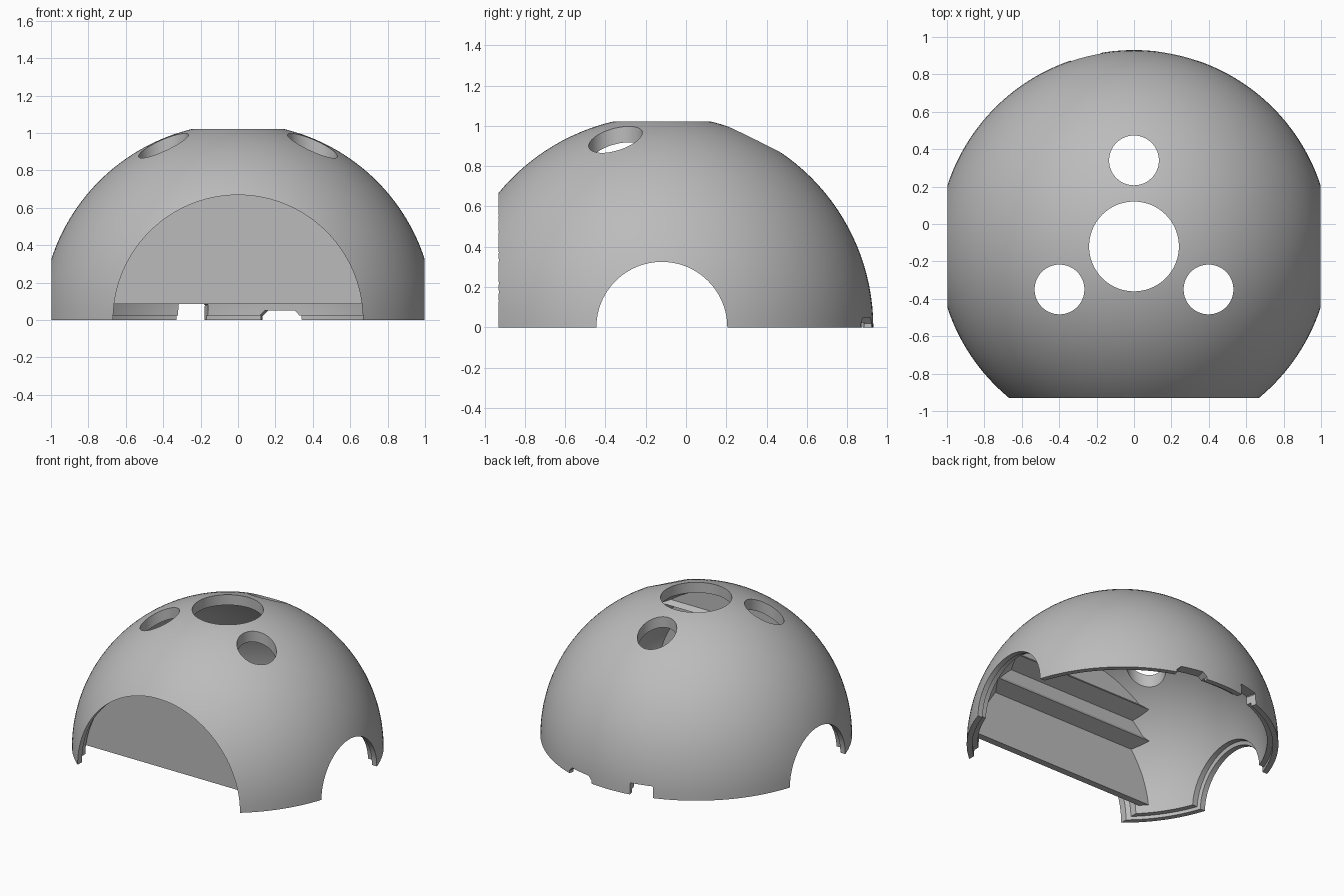
import bpy, bmesh, math
from mathutils import Matrix, Vector

if "Cube" in bpy.data.objects:
    bpy.data.objects.remove(bpy.data.objects["Cube"], do_unlink=True)

CY = -0.12          # dome centre in y
R_OUT, R_MID, R_IN = 1.05, 1.012, 0.975

grey = bpy.data.materials.new("plain grey")
grey.use_nodes = True
COLOUR = (0.5, 0.5, 0.5, 1)
grey.diffuse_color = COLOUR
grey.node_tree.nodes["Principled BSDF"].inputs["Base Color"].default_value = COLOUR


def finish(name, bm):
    bmesh.ops.recalc_face_normals(bm, faces=bm.faces)
    mesh = bpy.data.meshes.new(name)
    bm.to_mesh(mesh)
    bm.free()
    mesh.materials.append(grey)
    obj = bpy.data.objects.new(name, mesh)
    bpy.context.scene.collection.objects.link(obj)
    return obj


def sphere(name, radius):
    bm = bmesh.new()
    bmesh.ops.create_uvsphere(bm, u_segments=128, v_segments=64, radius=radius,
                              matrix=Matrix.Translation((0, CY, 0)))
    return finish(name, bm)


def cylinder(radius, start, end):
    start, end = Vector(start), Vector(end)
    axis = end - start
    turn = axis.to_track_quat('Z', 'Y').to_matrix().to_4x4()
    bm = bmesh.new()
    bmesh.ops.create_cone(bm, cap_ends=True, segments=96, radius1=radius, radius2=radius,
                          depth=axis.length,
                          matrix=Matrix.Translation((start + end) / 2) @ turn)
    return finish("cutter", bm)


def prism(name, points, direction, matrix=Matrix()):
    """Extrude a closed outline along a direction."""
    bm = bmesh.new()
    face = bm.faces.new([bm.verts.new(p) for p in points])
    out = bmesh.ops.extrude_face_region(bm, geom=[face])
    moved = [v for v in out["geom"] if isinstance(v, bmesh.types.BMVert)]
    bmesh.ops.translate(bm, verts=moved, vec=direction)
    bmesh.ops.transform(bm, matrix=matrix, verts=bm.verts)
    return finish(name, bm)


def boolean(obj, cutter, operation='DIFFERENCE'):
    mod = obj.modifiers.new("cut", 'BOOLEAN')
    mod.operation = operation
    mod.solver = 'EXACT'
    mod.object = cutter
    graph = bpy.context.evaluated_depsgraph_get()
    mesh = bpy.data.meshes.new_from_object(obj.evaluated_get(graph))
    obj.modifiers.clear()
    obj.data = mesh
    bpy.data.objects.remove(cutter, do_unlink=True)


def below(z):
    corners = [(-2, -2, z), (2, -2, z), (2, 2, z), (-2, 2, z)]
    return prism("cutter", corners, (0, 0, -2))


def back_notch(angle, width, height, chamfer):
    """Radial notch through the rear rim."""
    w = width / 2
    outline = [(-w, 0.8, -0.1), (-w, 0.8, height - chamfer), (-w + chamfer, 0.8, height),
               (w - chamfer, 0.8, height), (w, 0.8, height - chamfer), (w, 0.8, -0.1)]
    place = Matrix.Translation((0, CY, 0)) @ Matrix.Rotation(angle, 4, 'Z')
    return prism("cutter", outline, (0, 0.5, 0), place)


def dome_layer(name, outer, inner, step):
    """One shell layer; step widens the big openings to form a lip."""
    dome = sphere(name, outer)
    boolean(dome, sphere("cutter", inner))
    boolean(dome, below(step))
    # side and front openings
    boolean(dome, cylinder(0.325 + step, (-2, CY, 0), (2, CY, 0)))
    boolean(dome, cylinder(0.668 + step, (0, CY - 0.3, 0), (0, -2, 0)))
    # top opening and three round holes about it
    boolean(dome, cylinder(0.24, (0, CY, 0.4), (0, CY, 2)))
    for k in range(3):
        a = math.radians(90 + 120 * k)
        x, y = 0.46 * math.cos(a), CY + 0.46 * math.sin(a)
        boolean(dome, cylinder(0.133, (x, y, 0.4), (x, y, 2)))
    # rear rim notches
    boolean(dome, back_notch(math.radians(14.3), 0.165, 0.085, 0.005))
    boolean(dome, back_notch(math.radians(-13.3), 0.225, 0.05, 0.03))
    return dome


dome_outer = dome_layer("dome_outer_shell", R_OUT, R_MID, 0)
dome_inner = dome_layer("dome_inner_shell", R_MID + 0.002, R_IN, 0.025)

# front panel with stepped ledges inside, trimmed to the dome
profile = [(-0.67, 0.085), (-0.62, 0.085), (-0.62, 0.46), (-0.51, 0.50), (-0.53, 0.53),
           (-0.53, 0.62), (-0.41, 0.67), (-0.44, 0.70), (-0.44, 1.0), (-0.67, 1.0)]
panel = prism("front_panel", [(-1, CY + y, z) for y, z in profile], (2, 0, 0))
boolean(panel, sphere("cutter", R_IN + 0.012), 'INTERSECT')
# keep the panel clear of the top holes
for x in (-0.398, 0.398):
    boolean(panel, cylinder(0.133, (x, CY - 0.23, 0.4), (x, CY - 0.23, 2)))

for obj in (dome_outer, dome_inner, panel):
    bpy.ops.object.select_all(action='DESELECT')
    obj.select_set(True)
    bpy.context.view_layer.objects.active = obj
    bpy.ops.object.shade_smooth_by_angle(angle=math.radians(25))
